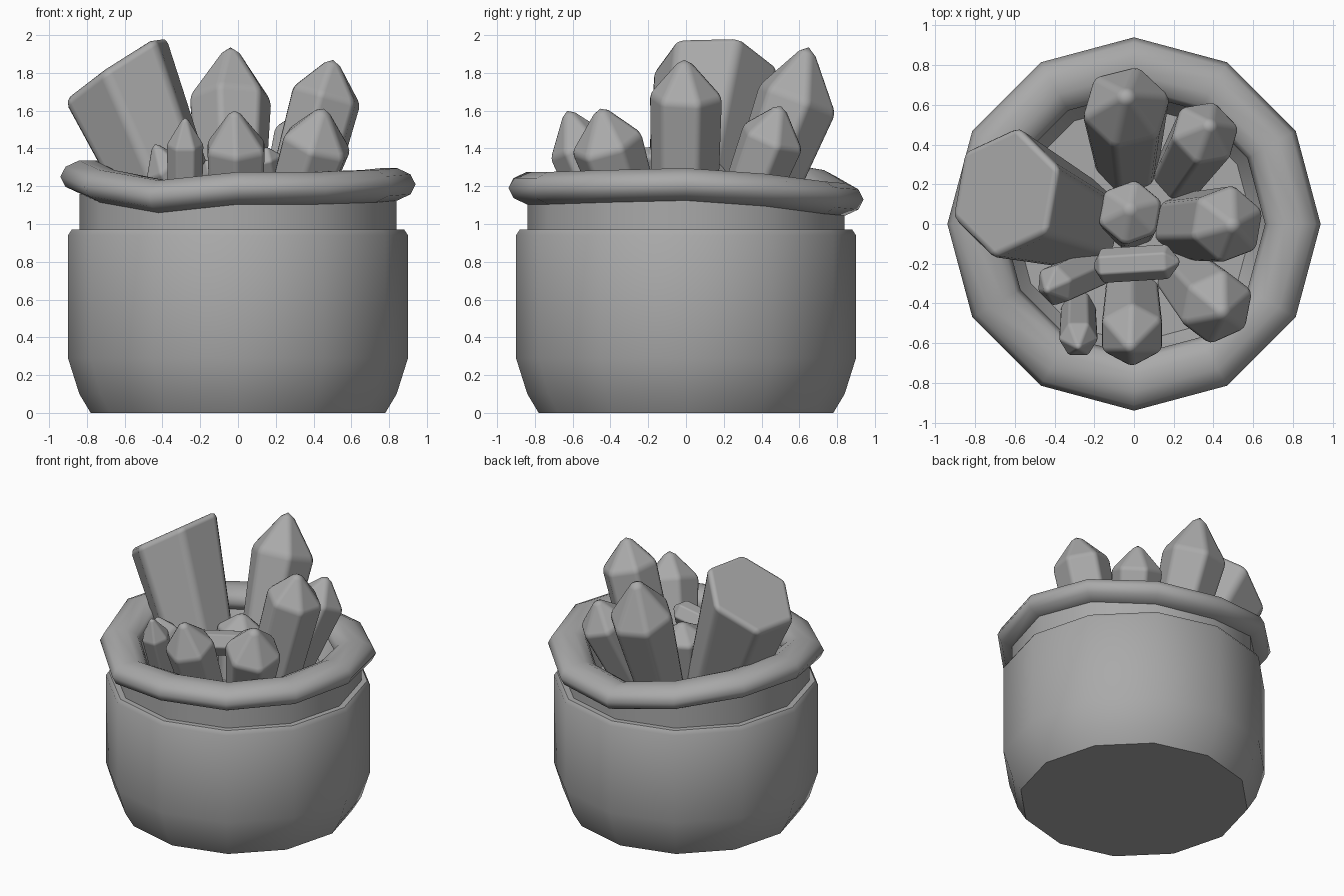
import bpy, bmesh, math
from mathutils import Vector

cube = bpy.data.objects.get("Cube")
if cube:
    bpy.data.objects.remove(cube)

GREY = 0.4
stone = bpy.data.materials.new("plain grey")
stone.use_nodes = True
stone.diffuse_color = (GREY, GREY, GREY, 1)
stone.node_tree.nodes["Principled BSDF"].inputs["Base Color"].default_value = (GREY, GREY, GREY, 1)
SIDES = 12


def finish(name, bm, angle):
    """Turn a bmesh into a shaded object."""
    bmesh.ops.recalc_face_normals(bm, faces=bm.faces)
    mesh = bpy.data.meshes.new(name)
    bm.to_mesh(mesh)
    bm.free()
    mesh.materials.append(stone)
    ob = bpy.data.objects.new(name, mesh)
    bpy.context.collection.objects.link(ob)
    bpy.ops.object.select_all(action='DESELECT')
    ob.select_set(True)
    bpy.context.view_layer.objects.active = ob
    bpy.ops.object.shade_smooth_by_angle(angle=math.radians(angle))
    return ob


def bridge(bm, a, b):
    """Join two rings of vertices with quads."""
    n = len(a)
    for i in range(n):
        j = (i + 1) % n
        bm.faces.new((a[i], a[j], b[j], b[i]))


def ring(bm, radius, z):
    return [bm.verts.new((radius * math.cos(math.tau * i / SIDES),
                          radius * math.sin(math.tau * i / SIDES), z)) for i in range(SIDES)]


# Pot: stepped outside, neck, hollow mouth and inner floor
bm = bmesh.new()
profile = [(0.78, 0), (0.84, 0.1), (0.9, 0.29), (0.9, 0.94), (0.88, 0.97), (0.84, 0.97),
           (0.84, 1.16), (0.7, 1.16), (0.66, 1.08), (0.6, 0.98)]
rings = [ring(bm, r, z) for r, z in profile]
for a, b in zip(rings, rings[1:]):
    bridge(bm, a, b)
bm.faces.new(rings[0])
bm.faces.new(rings[-1])
finish("pot", bm, 42)

# Rolled rim: a flattened tube that rises and dips around the mouth
bm = bmesh.new()
heights = [1.21, 1.18, 1.14, 1.13, 1.2, 1.25, 1.25, 1.2, 1.145, 1.19, 1.19, 1.2]
loops = []
for i, h in enumerate(heights):
    a = math.tau * i / SIDES
    loop = []
    for k in range(10):
        t = math.tau * k / 10
        r = 0.8 + 0.14 * math.cos(t)
        loop.append(bm.verts.new((r * math.cos(a), r * math.sin(a), h + 0.09 * math.sin(t))))
    loops.append(loop)
for i in range(SIDES):
    bridge(bm, loops[i], loops[(i + 1) % SIDES])
finish("rolled_rim", bm, 60)


def crystal(name, base, shoulder, tip, r0, r1, turn=0, cut=None, double=False):
    """Six-sided tapering shaft with a point, or with a slanted flat end when cut is given."""
    base, shoulder = Vector(base), Vector(shoulder)
    axis = (shoulder - base).normalized()
    side = axis.orthogonal() if abs(axis.y) > 0.99 else Vector((0, 1, 0)).cross(axis)
    side.normalize()
    up = axis.cross(side)
    bm = bmesh.new()

    def hexagon(c, r):
        return [bm.verts.new(c + r * (side * math.cos(a) + up * math.sin(a)))
                for a in (math.radians(turn + 60 * k) for k in range(6))]

    low, high = hexagon(base, r0), hexagon(shoulder, r1)
    bridge(bm, low, high)
    if cut:
        normal = Vector(cut)
        for v in high:
            v.co -= axis * ((v.co - shoulder).dot(normal) / axis.dot(normal))
        bm.faces.new(high)
    else:
        point = bm.verts.new(tip)
        for k in range(6):
            bm.faces.new((high[k], high[(k + 1) % 6], point))
    if double:
        point = bm.verts.new(base * 2 - shoulder + (shoulder - base) * 0.85)
        for k in range(6):
            bm.faces.new((low[(k + 1) % 6], low[k], point))
    else:
        bm.faces.new(low)
    ob = finish(name, bm, 180)
    bevel = ob.modifiers.new("soft_edges", 'BEVEL')
    bevel.width = 0.12 * r1
    bevel.segments = 2
    bevel.limit_method = 'ANGLE'
    bevel.angle_limit = math.radians(15)
    bevel.harden_normals = True


# Crystals fanning out from the mouth
crystal("big_flat_crystal", (-0.26, 0, 0.9), (-0.65, 0.16, 1.825), None, 0.24, 0.34,
        turn=20, cut=(-0.56, 0.08, 0.83))
crystal("back_crystal", (-0.03, 0.3, 0.9), (-0.04, 0.59, 1.66), (-0.04, 0.66, 1.98), 0.17, 0.23, 15)
crystal("left_crystal", (0.26, -0.01, 0.9), (0.47, 0, 1.68), (0.51, -0.01, 1.9), 0.18, 0.2, 20)
crystal("back_left_crystal", (0.22, 0.24, 0.9), (0.36, 0.46, 1.46), (0.39, 0.51, 1.65), 0.14, 0.18, 10)
crystal("front_left_crystal", (0.24, -0.24, 0.9), (0.42, -0.42, 1.43), (0.46, -0.46, 1.64), 0.15, 0.2, 25)
crystal("front_crystal", (-0.01, -0.35, 0.9), (-0.01, -0.56, 1.41), (-0.02, -0.64, 1.63), 0.15, 0.175, 30)
crystal("small_front_crystal", (-0.28, -0.42, 0.95), (-0.28, -0.58, 1.42), (-0.28, -0.63, 1.585), 0.09, 0.1)
crystal("small_right_crystal", (-0.2, -0.22, 1), (-0.4, -0.31, 1.3), (-0.45, -0.34, 1.44), 0.11, 0.11, 15)
crystal("centre_crystal", (-0.02, 0, 0.9), (-0.02, 0.06, 1.3), (-0.02, 0.08, 1.42), 0.14, 0.17, 20)
crystal("lying_crystal", (-0.16, -0.21, 1.26), (0.17, -0.19, 1.33), (0.24, -0.19, 1.36), 0.09, 0.09, 30,
        double=True)
